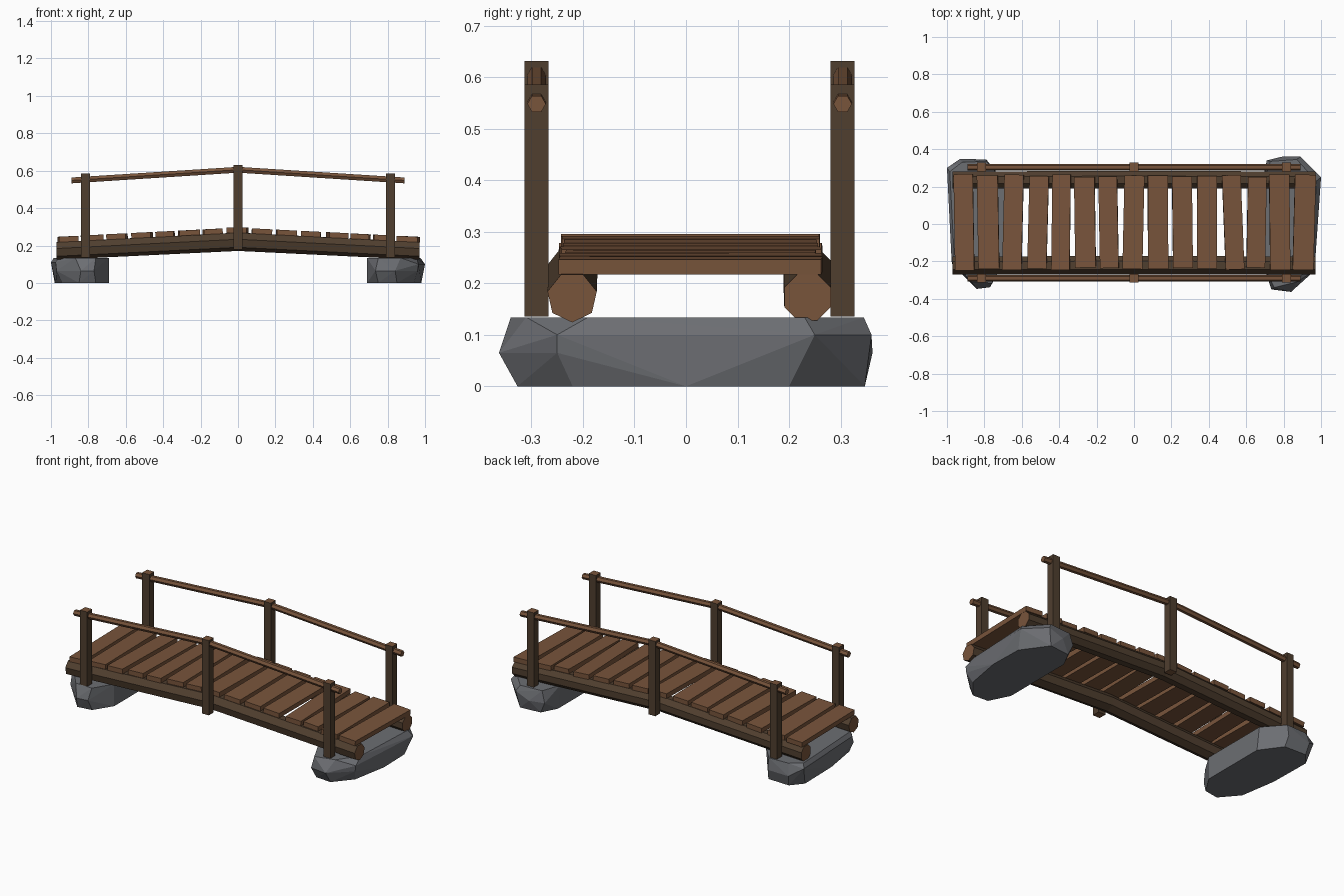
import bpy, bmesh, math
from mathutils import Matrix

if "Cube" in bpy.data.objects:
    bpy.data.objects.remove(bpy.data.objects["Cube"])


def material(name, rgb):
    m = bpy.data.materials.new(name)
    m.diffuse_color = (*rgb, 1)
    m.use_nodes = True
    m.node_tree.nodes["Principled BSDF"].inputs["Base Color"].default_value = m.diffuse_color
    return m


LIGHT = material("light_wood", (0.190, 0.090, 0.044))
DARK = material("dark_wood", (0.080, 0.049, 0.028))
STONE = material("grey_stone", (0.150, 0.156, 0.170))


def finish(name, bm, mats, rule=None):
    bmesh.ops.recalc_face_normals(bm, faces=bm.faces)
    bm.normal_update()
    if rule:
        for f in bm.faces:
            f.material_index = int(rule(f.normal))
    me = bpy.data.meshes.new(name)
    bm.to_mesh(me)
    bm.free()
    for m in mats:
        me.materials.append(m)
    ob = bpy.data.objects.new(name, me)
    bpy.context.collection.objects.link(ob)
    return ob


def box(name, centre, size, mats, rule=None, rot_y=0, rot_z=0):
    bm = bmesh.new()
    mat = (Matrix.Translation(centre) @ Matrix.Rotation(rot_z, 4, 'Z')
           @ Matrix.Rotation(rot_y, 4, 'Y') @ Matrix.Diagonal((*size, 1)))
    bmesh.ops.create_cube(bm, size=1, matrix=mat)
    return finish(name, bm, mats, rule)


def bent_pole(name, y, stations, sides, start, mats, rule=None):
    """Polygonal pole along x; stations are (x, z, radius)."""
    bm = bmesh.new()
    rings = []
    for x, z, r in stations:
        rings.append([bm.verts.new((x, y + r * math.cos(start + 2 * math.pi * i / sides),
                                    z + r * math.sin(start + 2 * math.pi * i / sides)))
                      for i in range(sides)])
    for a, b in zip(rings, rings[1:]):
        for i in range(sides):
            j = (i + 1) % sides
            bm.faces.new((a[i], a[j], b[j], b[i]))
    bm.faces.new(rings[0])
    bm.faces.new(rings[-1])
    return finish(name, bm, mats, rule)


def is_x_end(n):
    return abs(n.x) > 0.9


def is_z_end(n):
    return abs(n.z) > 0.9


# Support logs, posts and handrails on each side
for side, log_y, post_y, sides, start in (("front", -0.221, -0.290, 7, -math.pi / 2),
                                          ("back", 0.236, 0.304, 8, math.pi / 8)):
    bent_pole(side + "_log", log_y,
              [(-0.97, 0.173, 0.049), (0, 0.222, 0.051), (0.97, 0.173, 0.049)],
              sides, start, [DARK, LIGHT], is_x_end)
    bent_pole(side + "_handrail", post_y,
              [(-0.89, 0.548, 0.018), (0, 0.605, 0.018), (0.89, 0.548, 0.018)],
              6, 0, [LIGHT])
    for label, x, z0, z1 in (("left", -0.815, 0.135, 0.586),
                             ("middle", 0, 0.178, 0.631),
                             ("right", 0.815, 0.135, 0.586)):
        box(f"{side}_{label}_post", (x, post_y, (z0 + z1) / 2),
            (0.047, 0.047, z1 - z0), [DARK, LIGHT], is_z_end)

# Deck planks: (centre x, width, sideways lean, length)
planks = [(-0.909, 0.103, -0.016, 0.515), (-0.780, 0.112, -0.018, 0.50),
          (-0.647, 0.103, 0.024, 0.51), (-0.513, 0.103, 0.026, 0.495),
          (-0.390, 0.098, 0.012, 0.51), (-0.262, 0.110, -0.014, 0.485),
          (-0.136, 0.100, -0.018, 0.49), (-0.003, 0.107, 0.022, 0.50),
          (0.128, 0.108, -0.004, 0.50), (0.259, 0.106, -0.012, 0.49),
          (0.390, 0.106, 0.003, 0.495), (0.530, 0.100, -0.040, 0.505),
          (0.655, 0.100, 0.018, 0.485), (0.779, 0.108, -0.012, 0.51),
          (0.910, 0.112, 0.026, 0.51)]
for i, (x, w, lean, length) in enumerate(planks):
    slope = 0 if abs(x) < 0.05 else math.copysign(0.05, x)
    box(f"plank_{i + 1}", (x, 0.009, 0.281 - 0.051 * abs(x)), (w, length, 0.029),
        [LIGHT], rot_y=slope, rot_z=-lean)


# Faceted foundation stones: convex hull of three outlines
def stone(name, layers):
    bm = bmesh.new()
    for z, pts in layers:
        for x, y in pts:
            bm.verts.new((x, y, z))
    hull = bmesh.ops.convex_hull(bm, input=bm.verts)
    bmesh.ops.delete(bm, geom=list({v for v in hull["geom_interior"]
                                    if isinstance(v, bmesh.types.BMVert)}), context='VERTS')
    bmesh.ops.dissolve_limit(bm, angle_limit=0.03, verts=bm.verts, edges=bm.edges)
    finish(name, bm, [STONE])


stone("right_stone", [
    (0.0, [(0.69, 0.24), (0.74, 0.335), (0.87, 0.347), (0.975, 0.20), (0.98, 0.0),
           (0.94, -0.22), (0.85, -0.327), (0.75, -0.32), (0.69, -0.20)]),
    (0.065, [(0.71, 0.34), (0.80, 0.362), (0.84, -0.363), (0.735, -0.35), (0.96, -0.25)]),
    (0.10, [(0.89, 0.36), (1.0, 0.25), (0.965, -0.25)]),
    (0.134, [(0.69, 0.22), (0.73, 0.335), (0.87, 0.345), (0.975, 0.23), (0.955, -0.19),
             (0.87, -0.31), (0.75, -0.34), (0.69, -0.22)])])
stone("left_stone", [
    (0.0, [(-0.69, 0.20), (-0.78, 0.325), (-0.92, 0.33), (-0.98, 0.26), (-0.975, 0.0),
           (-0.94, -0.22), (-0.85, -0.325), (-0.76, -0.31), (-0.69, -0.20)]),
    (0.065, [(-0.79, 0.345), (-0.93, 0.348), (-0.84, -0.347), (-0.77, -0.338),
             (-0.97, -0.22)]),
    (0.11, [(-1.0, 0.30), (-0.975, -0.20)]),
    (0.134, [(-0.69, 0.22), (-0.79, 0.335), (-0.92, 0.33), (-0.985, 0.28), (-0.96, -0.20),
             (-0.87, -0.31), (-0.76, -0.315), (-0.69, -0.20)])])
